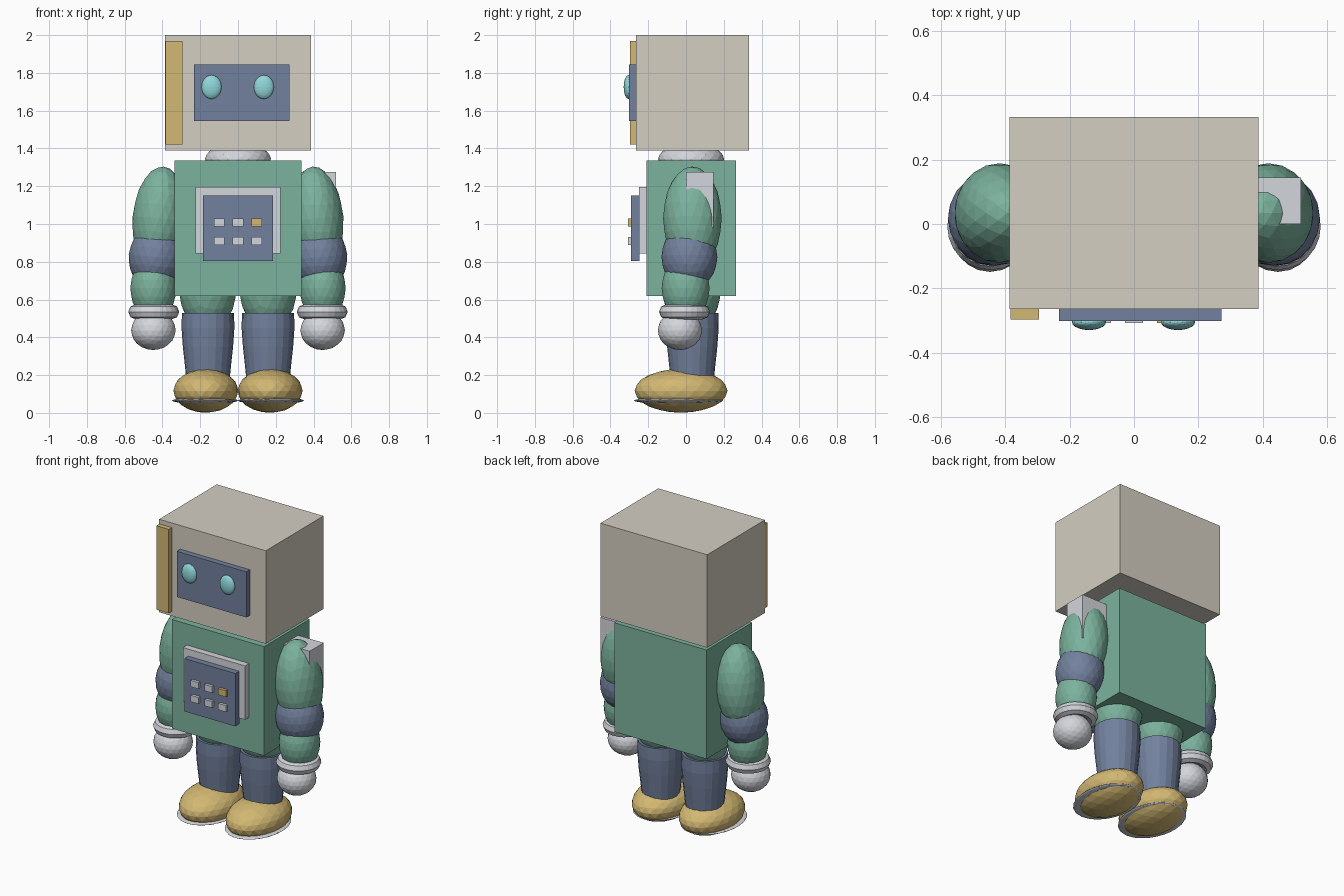
import bpy, bmesh
from math import radians, cos, sin, pi

if "Cube" in bpy.data.objects:
    bpy.data.objects.remove(bpy.data.objects["Cube"])

COLORS = {
    "beige": (0.66, 0.62, 0.54, 1), "green": (0.20, 0.45, 0.34, 1),
    "navy": (0.17, 0.22, 0.34, 1), "gold": (0.65, 0.48, 0.17, 1),
    "teal": (0.28, 0.68, 0.70, 1), "grey": (0.65, 0.67, 0.71, 1),
}
MATS = {}
for key, col in COLORS.items():
    MATS[key] = bpy.data.materials.new(key)
    MATS[key].diffuse_color = col


def paint(name, color):
    ob = bpy.context.object
    ob.name = name
    ob.data.materials.append(MATS[color])
    return ob


def box(name, color, x, y, z):
    """Box from (min, max) ranges on each axis."""
    mid = [(a + b) / 2 for a, b in (x, y, z)]
    bpy.ops.mesh.primitive_cube_add(size=1, location=mid)
    ob = paint(name, color)
    ob.scale = [b - a for a, b in (x, y, z)]
    return ob


def ball(name, color, loc, radii, tilt=0):
    """Faceted ellipsoid, tilted about y."""
    bpy.ops.mesh.primitive_ico_sphere_add(subdivisions=3, radius=1, location=loc,
                                          rotation=(0, radians(tilt), 0))
    ob = paint(name, color)
    ob.scale = radii
    return ob


def lathe(name, color, loc, profile, sides=20):
    """Closed turned solid from (radius, height) points."""
    bm = bmesh.new()
    rings = [[bm.verts.new((r * cos(2 * pi * i / sides), r * sin(2 * pi * i / sides), z))
              for i in range(sides)] for r, z in profile]
    for lo, hi in zip(rings, rings[1:]):
        for i in range(sides):
            j = (i + 1) % sides
            bm.faces.new((lo[i], lo[j], hi[j], hi[i]))
    bm.faces.new(rings[0][::-1])
    bm.faces.new(rings[-1])
    me = bpy.data.meshes.new(name)
    bm.to_mesh(me)
    bm.free()
    ob = bpy.data.objects.new(name, me)
    bpy.context.collection.objects.link(ob)
    ob.location = loc
    me.materials.append(MATS[color])
    return ob


# Head with side stripe and face screen
box("head", "beige", (-.387, .387), (-.265, .333), (1.39, 2.0))
box("head_stripe", "gold", (-.385, -.295), (-.297, -.255), (1.42, 1.97))
box("face_screen", "navy", (-.233, .272), (-.302, -.255), (1.546, 1.845))
for side, x in (("left", -.14), ("right", .137)):
    ball(f"eye_{side}", "teal", (x, -.305, 1.725), (.053, .025, .063))

# Neck and torso
ball("neck", "grey", (0, .027, 1.345), (.175, .175, .08))
box("torso", "green", (-.335, .335), (-.208, .265), (.62, 1.335))

# Chest control panel
box("chest_plate", "grey", (-.225, .226), (-.25, -.2), (.843, 1.196))
box("chest_panel", "navy", (-.185, .184), (-.29, -.245), (.803, 1.15))
for row, z in enumerate((1.008, .91)):
    for col, x in enumerate((-.1, 0, .1)):
        color = "gold" if (row, col) == (0, 2) else "grey"
        box(f"button_{row}_{col}", color, (x - .028, x + .028),
            (-.308, -.28), (z - .021, z + .021))

# Shoulder block, on one side only
box("shoulder_block", "grey", (.28, .52), (0, .145), (.98, 1.275))

for side, s in (("left", -1), ("right", 1)):
    # Arm
    ball(f"upper_arm_{side}", "green", (s * .418, .034, 1.03), (.14, .155, .275), -5 * s)
    ball(f"elbow_{side}", "navy", (s * .434, .018, .825), (.145, .148, .175), -5 * s)
    ball(f"forearm_{side}", "green", (s * .448, -.002, .66), (.122, .127, .17))
    bpy.ops.mesh.primitive_torus_add(location=(s * .446, -.008, .535), major_segments=24,
                                     minor_segments=8, major_radius=.095, minor_radius=.04)
    paint(f"cuff_{side}", "grey")
    ball(f"hand_{side}", "grey", (s * .448, -.032, .437), (.118, .117, .104))
    # Leg
    ball(f"thigh_{side}", "green", (s * .16, .033, .68), (.155, .155, .25))
    lathe(f"shin_{side}", "navy", (s * .159, .033, 0),
          [(.112, .15), (.121, .24), (.133, .35), (.14, .45), (.138, .53)])
    # Foot and sole rim
    ball(f"foot_{side}", "gold", (s * .17, -.026, .117), (.172, .246, .116))
    ball(f"sole_{side}", "grey", (s * .174, -.04, .065), (.176, .238, .017))

for m in bpy.data.materials:
    if m.users and not m.is_grease_pencil:
        m.use_nodes = True
        m.node_tree.nodes["Principled BSDF"].inputs["Base Color"].default_value = m.diffuse_color
